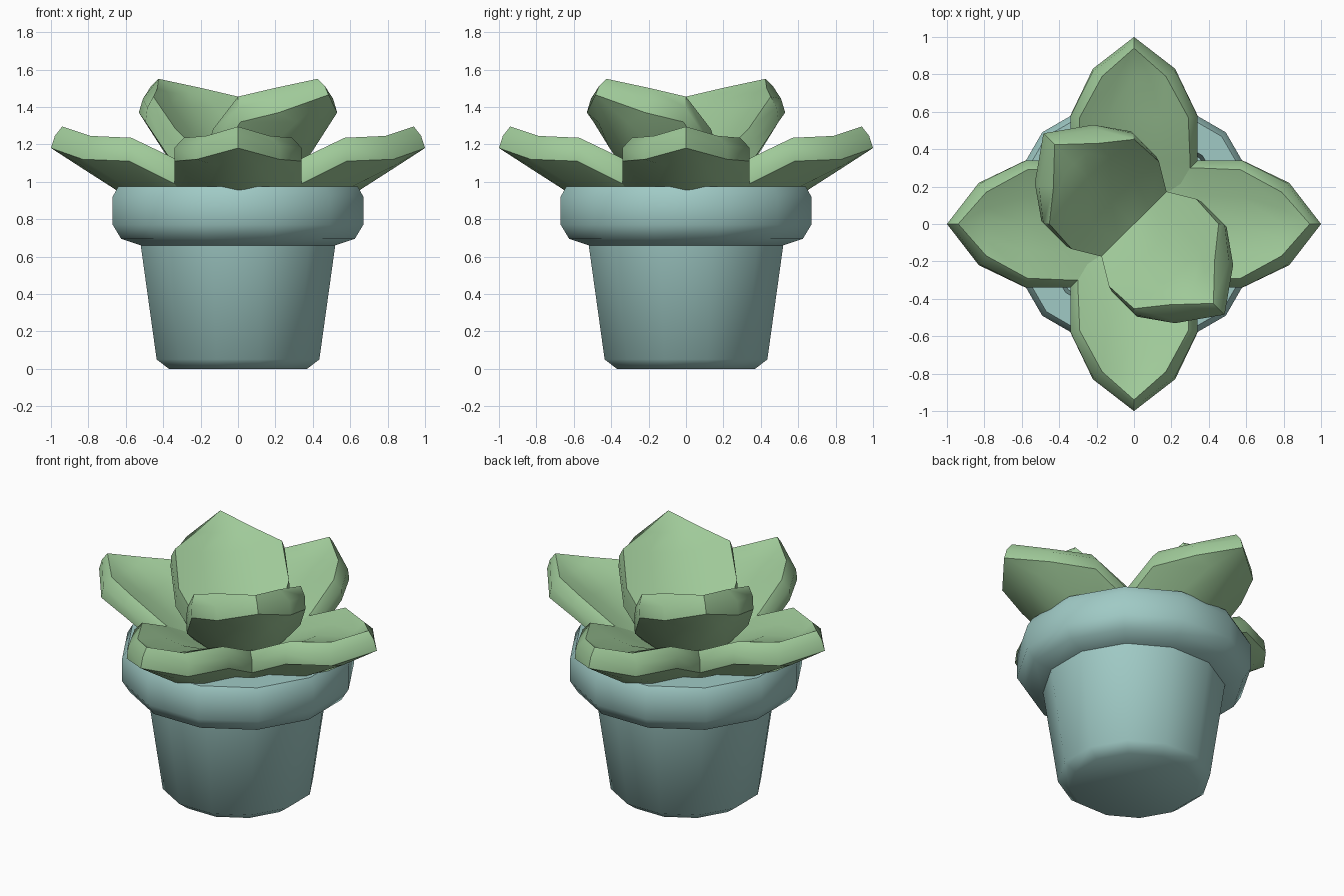
import bpy, bmesh, math

if "Cube" in bpy.data.objects:
    bpy.data.objects.remove(bpy.data.objects["Cube"])


def material(name, rgb):
    m = bpy.data.materials.new(name)
    m.diffuse_color = (*rgb, 1)
    m.use_nodes = True
    m.node_tree.nodes["Principled BSDF"].inputs["Base Color"].default_value = m.diffuse_color
    return m


POT = material("pot_teal", (0.35, 0.59, 0.56))
LEAF = material("leaf_green", (0.35, 0.59, 0.32))


def loft(name, rings, mat, angle):
    # Skin a list of closed rings, cap both ends, merge collapsed points
    bm = bmesh.new()
    rows = [[bm.verts.new(p) for p in ring] for ring in rings]
    n = len(rows[0])
    for r0, r1 in zip(rows, rows[1:]):
        for i in range(n):
            j = (i + 1) % n
            bm.faces.new((r0[i], r0[j], r1[j], r1[i]))
    bm.faces.new(rows[0][::-1])
    bm.faces.new(rows[-1])
    bmesh.ops.remove_doubles(bm, verts=bm.verts[:], dist=0.0005)
    flat = [f for f in bm.faces if f.calc_area() < 1e-7]
    bmesh.ops.delete(bm, geom=flat, context='FACES')
    bmesh.ops.recalc_face_normals(bm, faces=bm.faces[:])
    me = bpy.data.meshes.new(name)
    bm.to_mesh(me)
    bm.free()
    me.materials.append(mat)
    ob = bpy.data.objects.new(name, me)
    bpy.context.collection.objects.link(ob)
    bpy.ops.object.select_all(action='DESELECT')
    ob.select_set(True)
    bpy.context.view_layer.objects.active = ob
    bpy.ops.object.shade_smooth_by_angle(angle=math.radians(angle))
    return ob


# Twelve-sided pot with a rolled rim, a flat side facing each axis
profile = [(0.37, 0), (0.435, 0.05), (0.52, 0.66), (0.625, 0.695), (0.67, 0.77),
           (0.67, 0.92), (0.64, 0.975), (0.50, 0.975), (0.48, 0.90)]
FLAT = math.pi / 12
loft("pot", [[(r / math.cos(FLAT) * math.cos(k * math.pi / 6 + FLAT),
               r / math.cos(FLAT) * math.sin(k * math.pi / 6 + FLAT), z)
              for k in range(12)] for r, z in profile], POT, 58)


def leaf(name, rows, tilt, heading):
    # Row: underside half width, edge (out, z), keel (out, z),
    # then upper face half width, edge (out, z) and sag of its middle
    c, s = math.cos(heading), math.sin(heading)
    ua, uz = math.cos(tilt), math.sin(tilt)
    cols = (-1, -0.5, 0, 0.5, 1)
    rings = []
    for w, ea, ez, ka, kz, tw, ta, tz, sag in rows:
        def place(a, side, z):
            return (a * c - side * s, a * s + side * c, z)

        def low(t):
            return place(ka + (ea - ka) * t * t, w * t, kz + (ez - kz) * t * t)

        def top(t):
            g = sag * (1 - t * t)
            return place(ta + uz * g, tw * t, tz - ua * g)

        def mid(t):
            return place(ea + (ta - ea) * 0.35, w * t, ez + (tz - ez) * 0.57)

        rings.append([low(t) for t in cols] + [mid(1)]
                     + [top(t) for t in reversed(cols)] + [mid(-1)])
    return loft(name, rings, LEAF, 42)


OUTER = [(0.24, 0.00, 0.80, 0.00, 0.72, 0.20, 0.00, 0.96, 0.0),
         (0.32, 0.16, 0.90, 0.16, 0.75, 0.29, 0.15, 1.04, 0.04),
         (0.34, 0.34, 0.99, 0.34, 0.80, 0.30, 0.33, 1.12, 0.06),
         (0.34, 0.58, 1.11, 0.58, 0.91, 0.29, 0.57, 1.235, 0.07),
         (0.22, 0.83, 1.12, 0.83, 1.07, 0.17, 0.79, 1.245, 0.03),
         (0.0, 1.0, 1.18, 1.0, 1.18, 0.0, 0.94, 1.295, 0.0)]
INNER = [(0.20, -0.05, 0.90, 0.05, 0.80, 0.18, -0.07, 1.04, 0.0),
         (0.25, 0.03, 1.00, 0.12, 0.86, 0.24, -0.01, 1.12, 0.04),
         (0.34, 0.19, 1.14, 0.27, 0.97, 0.33, 0.14, 1.28, 0.07),
         (0.34, 0.36, 1.32, 0.43, 1.14, 0.32, 0.32, 1.455, 0.07),
         (0.22, 0.53, 1.37, 0.56, 1.30, 0.17, 0.44, 1.50, 0.03),
         (0.0, 0.685, 1.465, 0.685, 1.465, 0.0, 0.60, 1.55, 0.0)]

# Four low outer leaves along the axes, two upright inner ones on a diagonal
for k in range(4):
    leaf(f"outer_leaf_{k + 1}", OUTER, 0.03, k * math.pi / 2)
for k in range(2):
    leaf(f"inner_leaf_{k + 1}", INNER, 0.43, -math.pi / 4 + k * math.pi)
